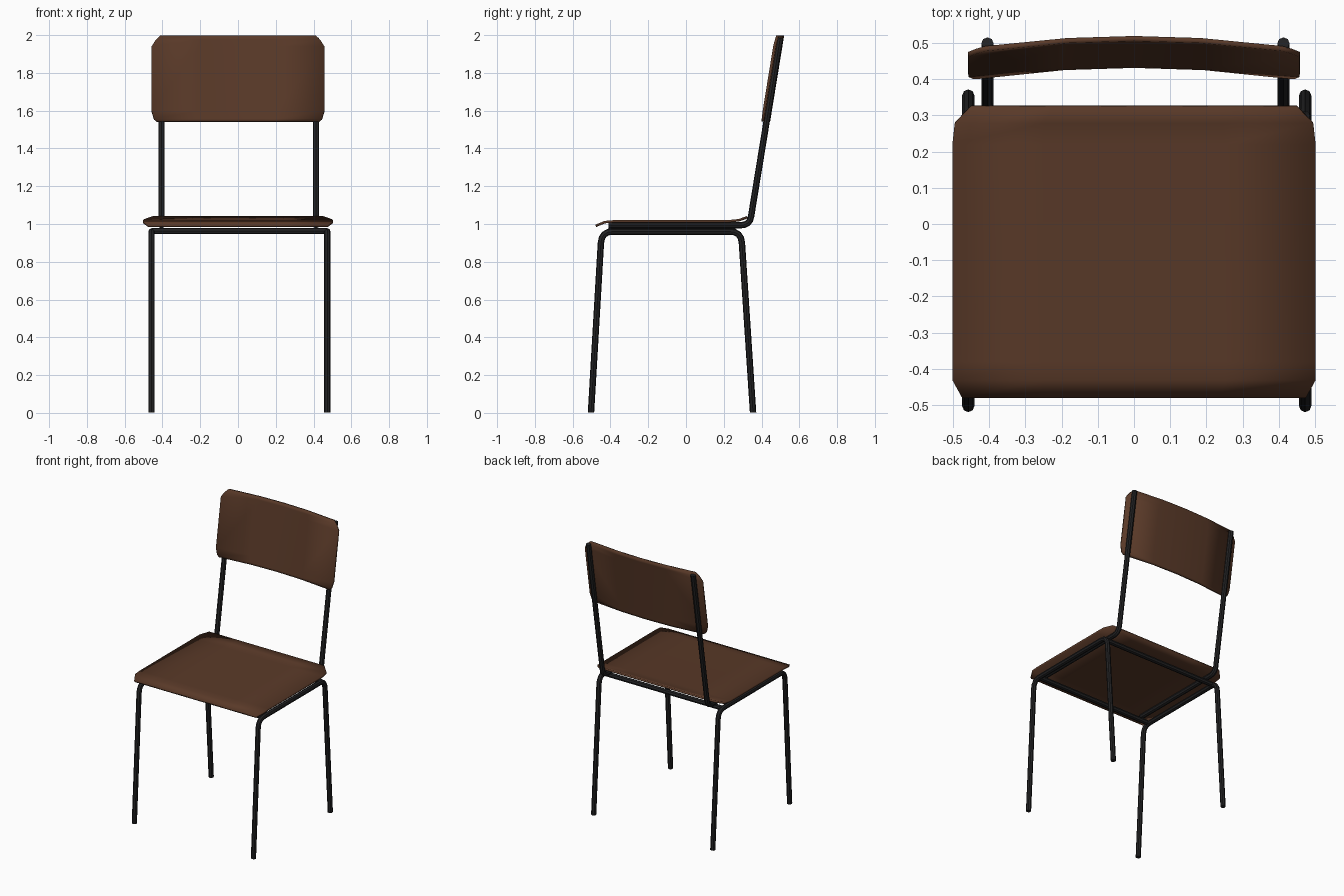
import bpy
import bmesh
from mathutils import Vector

if "Cube" in bpy.data.objects:
    bpy.data.objects.remove(bpy.data.objects["Cube"], do_unlink=True)


def material(name, rgb):
    mat = bpy.data.materials.new(name)
    mat.use_nodes = True
    mat.diffuse_color = (*rgb, 1)
    mat.node_tree.nodes["Principled BSDF"].inputs["Base Color"].default_value = (*rgb, 1)
    return mat


wood = material("brown wood", (0.10, 0.041, 0.021))
metal = material("black metal", (0.016, 0.016, 0.017))


def activate(obj):
    bpy.ops.object.select_all(action="DESELECT")
    obj.select_set(True)
    bpy.context.view_layer.objects.active = obj


def rounded(points, size):
    """Replace each inner corner of a path with a short arc."""
    pts = [Vector(p) for p in points]
    path = [pts[0]]
    for a, b, c in zip(pts, pts[1:], pts[2:]):
        start = b + (a - b).normalized() * size
        end = b + (c - b).normalized() * size
        for i in range(5):
            t = i / 4
            path.append(start * (1 - t) ** 2 + b * 2 * t * (1 - t) + end * t * t)
    return path + [pts[-1]]


def tube(name, points, bend=0.06, radius=0.017):
    curve = bpy.data.curves.new(name, "CURVE")
    curve.dimensions = "3D"
    curve.bevel_depth = radius
    curve.bevel_resolution = 2
    curve.use_fill_caps = True
    path = rounded(points, bend)
    spline = curve.splines.new("POLY")
    spline.points.add(len(path) - 1)
    for point, co in zip(spline.points, path):
        point.co = (*co, 1)
    obj = bpy.data.objects.new(name, curve)
    bpy.context.collection.objects.link(obj)
    curve.materials.append(metal)
    activate(obj)
    bpy.ops.object.convert(target="MESH")
    bpy.ops.object.shade_smooth_by_angle()


def panel(name, rows, columns, place, thickness):
    """Thin sheet: each row is (position, half width), placed by a function."""
    bm = bmesh.new()
    grid = [[bm.verts.new(place(x * half, s)) for x in columns] for s, half in rows]
    for low, high in zip(grid, grid[1:]):
        for i in range(len(columns) - 1):
            bm.faces.new((low[i], low[i + 1], high[i + 1], high[i]))
    mesh = bpy.data.meshes.new(name)
    bm.to_mesh(mesh)
    bm.free()
    mesh.materials.append(wood)
    obj = bpy.data.objects.new(name, mesh)
    bpy.context.collection.objects.link(obj)
    solid = obj.modifiers.new("thickness", "SOLIDIFY")
    solid.thickness = thickness
    solid.offset = 0
    activate(obj)
    bpy.ops.object.modifier_apply(modifier="thickness")
    bpy.ops.object.shade_smooth()


# Side frames: each bends from front leg to back leg under the seat
for side, x in (("right", -0.458), ("left", 0.473)):
    tube(side + "_leg_frame", [(x, -0.503, 0.002), (x, -0.447, 0.96),
                               (x, 0.292, 0.96), (x, 0.355, 0.002)])

# Seat rails that turn up into the backrest posts
for side, x in (("right", -0.405), ("left", 0.413)):
    tube(side + "_back_post", [(x, -0.41, 0.994), (x, 0.337, 0.994), (x, 0.499, 1.985)], 0.045)

# Cross bars joining the side frames
for name, y in (("front", -0.4), ("back", 0.25)):
    tube(name + "_cross_bar", [(-0.458, y, 0.963), (0.473, y, 0.963)])

# Seat: front lip rolls down, back edge lifts up
seat_height = {-0.478: 0.990, -0.43: 1.010, -0.38: 1.014, 0.22: 1.014, 0.28: 1.020, 0.325: 1.036}
seat_rows = [(-0.478, 0.475), (-0.43, 0.502), (-0.38, 0.502),
             (0.22, 0.502), (0.28, 0.495), (0.325, 0.45)]
panel("seat", seat_rows, (-1, -0.5, 0, 0.5, 1),
      lambda x, y: (x, y, seat_height[y]), 0.013)


# Backrest: leaning sheet, hollow towards the sitter
def backrest_point(x, z):
    return (x, 0.403 + (z - 1.54) * 0.163 + 0.035 * (1 - (x / 0.46) ** 2), z)


back_rows = [(1.542, 0.43), (1.555, 0.445), (1.60, 0.458), (1.94, 0.458), (1.975, 0.435), (1.998, 0.41)]
panel("backrest", back_rows, (-1, -0.45, 0, 0.45, 1), backrest_point, 0.014)
